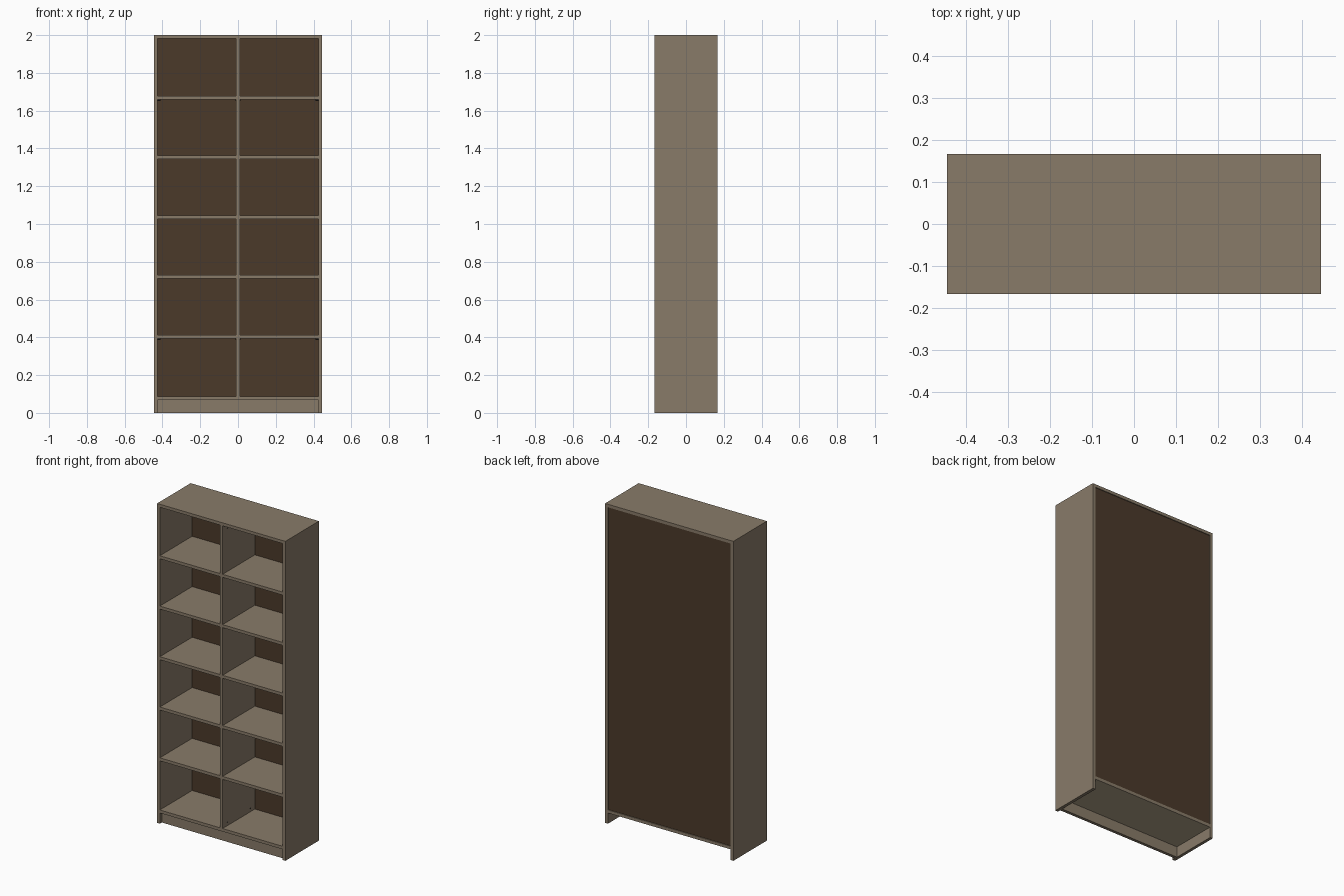
import bpy
import math

cube = bpy.data.objects.get("Cube")
if cube:
    bpy.data.objects.remove(cube, do_unlink=True)


def material(name, colour):
    mat = bpy.data.materials.new(name)
    mat.use_nodes = True
    mat.diffuse_color = colour
    bsdf = next(n for n in mat.node_tree.nodes if n.type == 'BSDF_PRINCIPLED')
    bsdf.inputs["Base Color"].default_value = colour
    return mat


taupe = material("taupe board", (0.25, 0.199, 0.141, 1))
brown = material("dark brown board", (0.07, 0.042, 0.023, 1))
pale = material("pale raw underside", (0.43, 0.36, 0.245, 1))
dark = material("dark fitting", (0.03, 0.027, 0.024, 1))


def board(name, x, y, z, mat=taupe):
    """Box spanning the given (low, high) range on each axis."""
    spans = (x, y, z)
    bpy.ops.mesh.primitive_cube_add(size=1, location=[(a + b) / 2 for a, b in spans])
    obj = bpy.context.object
    obj.name = name
    obj.scale = [b - a for a, b in spans]
    bpy.ops.object.transform_apply(location=False, rotation=False, scale=True)
    obj.data.materials.append(mat)
    return obj


def pin(name, x, y, z, length):
    """Small round fitting lying along x."""
    bpy.ops.mesh.primitive_cylinder_add(vertices=12, radius=0.004, depth=length,
                                        location=(x, y, z), rotation=(0, math.pi / 2, 0))
    bpy.context.object.name = name
    bpy.context.object.data.materials.append(dark)


W, D, H, T = 0.444, 0.166, 2.0, 0.019   # half width, half depth, height, board
INNER = W - T
BASE = 0.067                            # underside of the bottom shelf
BACK = D - 0.005                        # rear face of the back panel
PANEL = BACK - 0.008                    # front face of the back panel

# Carcass
board("left_side", (INNER, W), (-D, D), (0, H))
board("right_side", (-W, -INNER), (-D, D), (0, H))
board("top_board", (-INNER, INNER), (-D, D), (H - T, H))
board("plinth", (-INNER, INNER), (-D + 0.02, -D + 0.02 + T), (0, BASE))
board("back_panel", (-INNER, INNER), (PANEL, BACK), (BASE + T, H - T), brown)
board("centre_divider", (-T / 2, T / 2), (-D, PANEL), (BASE + T, H - T))

# Bottom shelf with a raw underside
bottom = board("bottom_shelf", (-INNER, INNER), (-D, D), (BASE, BASE + T))
bottom.data.materials.append(pale)
for face in bottom.data.polygons:
    if face.normal.z < -0.5:
        face.material_index = 1

# Shelves in both columns
for i, z in enumerate((0.403, 0.721, 1.036, 1.353, 1.668), 1):
    for side, span in (("left", (T / 2, INNER)), ("right", (-INNER, -T / 2))):
        board(f"{side}_shelf_{i}", span, (-D, PANEL), (z - T / 2, z + T / 2))

# Fittings: flush caps on the divider, pins under the lowest and highest shelves
for y in (-D + 0.05, D - 0.056):
    for z in (0.108, 1.948):
        pin("divider_cap", 0, y, z, T + 0.002)
    for z in (0.403, 1.668):
        for x in (-INNER, 0, INNER):
            pin("shelf_pin", x, y, z - T / 2 - 0.004, T + 0.008)
